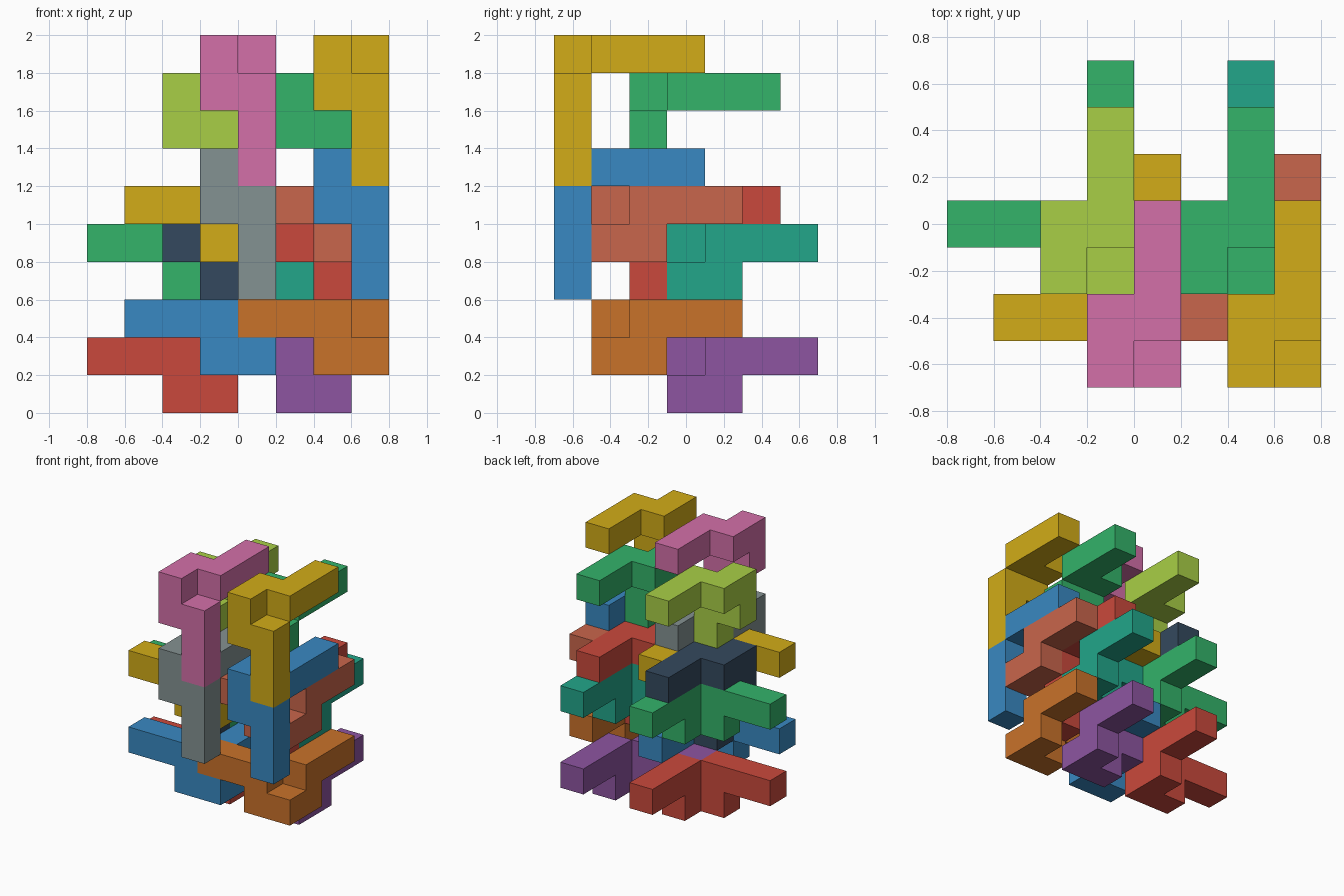
import bpy, bmesh
from mathutils import Vector

if "Cube" in bpy.data.objects:
    bpy.data.objects.remove(bpy.data.objects["Cube"])

U = 0.2                              # edge of one cube cell
CORNER = Vector((-0.8, -0.7, 0.0))   # lower front left corner of the grid

# The two bent bar shapes, as paths of neighbouring cells
HOOK = [(1, 0, -3), (1, 0, -2), (1, 0, -1), (0, 0, -1), (0, 0, 0),
        (0, 1, 0), (1, 1, 0), (1, 2, 0), (1, 3, 0)]
CRANK = [(0, 0, 0), (1, 0, 0), (2, 0, 0), (2, 0, -1), (3, 0, -1),
         (3, 1, -1), (3, 1, 0), (3, 2, 0), (3, 3, 0)]

COLOURS = {
    "gold": "D2AC18", "pink": "D470A9", "grey": "849292", "blue": "3989C2",
    "lime": "A9CF46", "green": "33B36A", "navy": "34495E", "red": "CA493C",
    "salmon": "C9664C", "orange": "C9722A", "purple": "8D55A1", "teal": "22A68A",
}

# Shape, colour, grid position, name
PIECES = [
    (HOOK, "pink", (3, 0, 9), "upper_front_left_hook"),
    (HOOK, "gold", (6, 0, 9), "upper_front_right_hook"),
    (HOOK, "grey", (3, 0, 6), "lower_front_left_hook"),
    (HOOK, "blue", (6, 0, 6), "lower_front_right_hook"),
    (HOOK, "lime", (2, 2, 8), "upper_back_left_hook"),
    (HOOK, "green", (5, 2, 8), "upper_back_right_hook"),
    (HOOK, "navy", (2, 2, 5), "lower_back_left_hook"),
    (HOOK, "red", (5, 2, 5), "lower_back_right_hook"),
    (CRANK, "gold", (1, 1, 5), "upper_front_left_crank"),
    (CRANK, "salmon", (4, 1, 5), "upper_front_right_crank"),
    (CRANK, "blue", (1, 1, 2), "lower_front_left_crank"),
    (CRANK, "orange", (4, 1, 2), "lower_front_right_crank"),
    (CRANK, "green", (0, 3, 4), "upper_back_left_crank"),
    (CRANK, "teal", (3, 3, 4), "upper_back_right_crank"),
    (CRANK, "red", (0, 3, 1), "lower_back_left_crank"),
    (CRANK, "purple", (3, 3, 1), "lower_back_right_crank"),
]


def material(name):
    mat = bpy.data.materials.get(name)
    if mat is None:
        mat = bpy.data.materials.new(name)
        srgb = [int(COLOURS[name][i:i + 2], 16) / 255 for i in (0, 2, 4)]
        lin = [c / 12.92 if c < 0.04045 else ((c + 0.055) / 1.055) ** 2.4 for c in srgb]
        mat.diffuse_color = (*lin, 1)
        mat.use_nodes = True
        mat.node_tree.nodes["Principled BSDF"].inputs["Base Color"].default_value = mat.diffuse_color
    return mat


def cell_face(bm, cell, axis, side):
    """Add one outward square on the given side of a cell."""
    u, v = (axis + 1) % 3, (axis + 2) % 3
    verts = []
    for a, b in ((0, 0), (1, 0), (1, 1), (0, 1)):
        p = Vector(cell)
        p[axis] += side
        p[u] += a
        p[v] += b
        verts.append(bm.verts.new(p * U))
    bm.faces.new(verts if side else verts[::-1])


def build(shape, colour, pos, name):
    bm = bmesh.new()
    cells = set(shape)
    for cell in shape:
        for axis in range(3):
            for side in (0, 1):
                near = list(cell)
                near[axis] += 2 * side - 1
                if tuple(near) not in cells:      # keep outer faces only
                    cell_face(bm, cell, axis, side)
    bmesh.ops.remove_doubles(bm, verts=bm.verts, dist=1e-4)
    # Merge the squares into clean flat sides
    bmesh.ops.dissolve_limit(bm, angle_limit=0.01, verts=bm.verts, edges=bm.edges)
    mesh = bpy.data.meshes.new(name)
    bm.to_mesh(mesh)
    bm.free()
    mesh.materials.append(material(colour))
    obj = bpy.data.objects.new(name, mesh)
    obj.location = CORNER + Vector(pos) * U
    bpy.context.collection.objects.link(obj)


for piece in PIECES:
    build(*piece)
